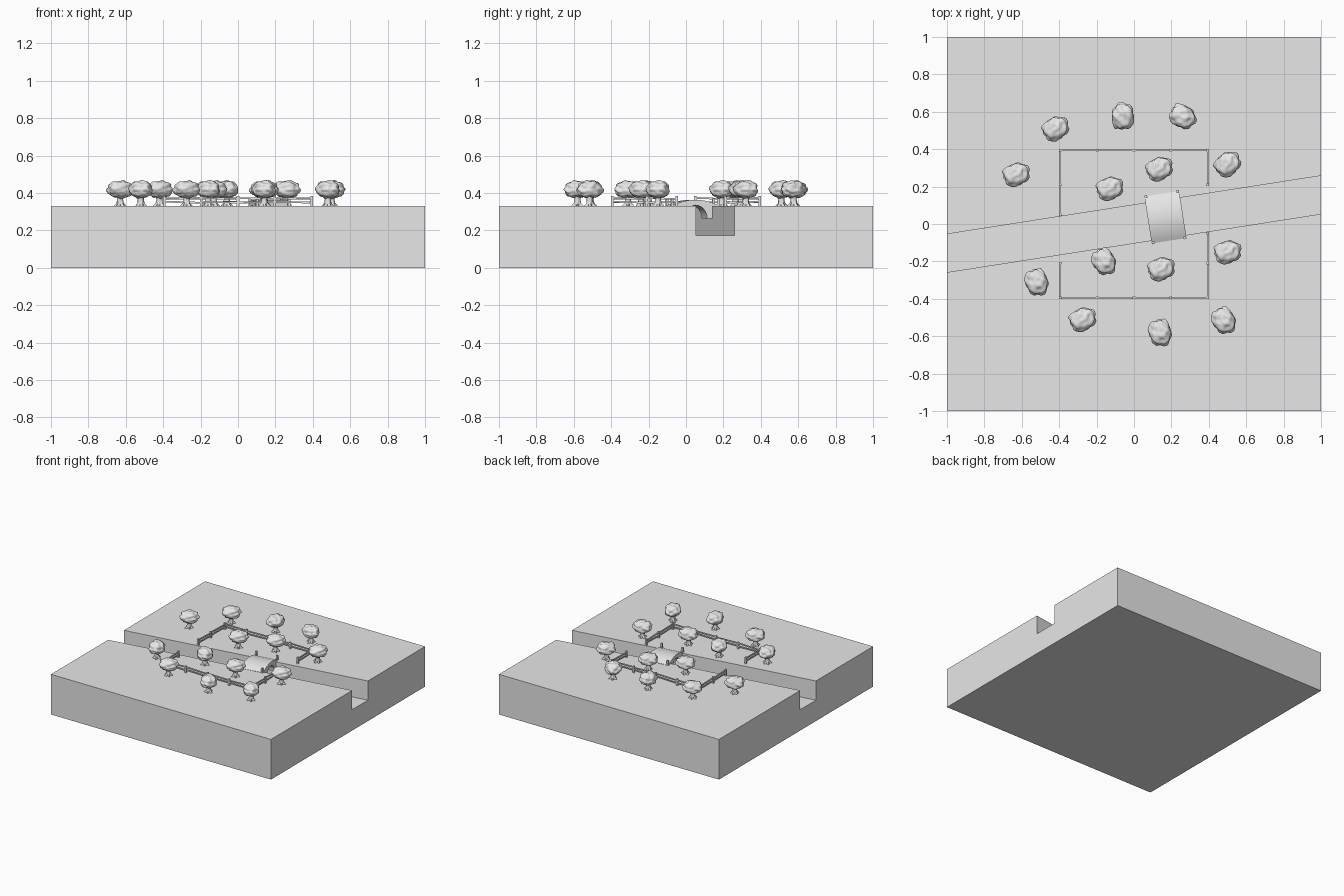
import bpy, bmesh, math, random
from mathutils import Vector, Matrix, noise

random.seed(4)
cube = bpy.data.objects.get("Cube")
if cube:
    bpy.data.objects.remove(cube, do_unlink=True)

GROUND = 0.33
FLOOR = 0.172
STREAM = math.radians(8.9)

stone = bpy.data.materials.new("plain_grey")
stone.use_nodes = True
stone.diffuse_color = (0.8, 0.8, 0.8, 1)
stone.node_tree.nodes["Principled BSDF"].inputs["Base Color"].default_value = (0.8, 0.8, 0.8, 1)


def finish(name, bm, smooth=None):
    bmesh.ops.recalc_face_normals(bm, faces=bm.faces)
    mesh = bpy.data.meshes.new(name)
    bm.to_mesh(mesh)
    bm.free()
    mesh.materials.append(stone)
    obj = bpy.data.objects.new(name, mesh)
    bpy.context.collection.objects.link(obj)
    if smooth:
        bpy.ops.object.select_all(action='DESELECT')
        obj.select_set(True)
        bpy.context.view_layer.objects.active = obj
        bpy.ops.object.shade_smooth_by_angle(angle=math.radians(smooth))
    return obj


def prism(bm, start, end):
    """Join two matching outlines into a closed solid."""
    a = [bm.verts.new(p) for p in start]
    b = [bm.verts.new(p) for p in end]
    bm.faces.new(a)
    bm.faces.new(b)
    for i in range(len(a)):
        j = (i + 1) % len(a)
        bm.faces.new((a[i], a[j], b[j], b[i]))


def beam(bm, p, q, size):
    """Square bar from p to q."""
    d = Vector(q) - Vector(p)
    rot = d.to_track_quat('Z', 'Y').to_matrix().to_4x4()
    mat = (Matrix.Translation((Vector(p) + Vector(q)) / 2) @ rot
           @ Matrix.Diagonal((size, size, d.length, 1)))
    bmesh.ops.create_cube(bm, size=1, matrix=mat)


# Ground block with the slanting stream channel
def ground_outline(x):
    mid = 0.156 * x
    lo, hi = mid - 0.102, mid + 0.102
    outline = [(-1, 0), (1, 0), (1, GROUND), (hi, GROUND), (hi, FLOOR),
               (lo, FLOOR), (lo, GROUND), (-1, GROUND)]
    return [(x, y, z) for y, z in outline]


bm = bmesh.new()
prism(bm, ground_outline(-1), ground_outline(1))
finish("ground_block", bm)

# Arched bridge: deck curve above, tighter arch below, feet on the channel walls
STEPS = 14
section = []
for i in range(STEPS + 1):
    t = -1 + 2 * i / STEPS
    section.append((0.127 * t, GROUND + 0.002 + 0.032 * (1 - t * t)))
section += [(0.127, 0.32), (0.103, 0.32), (0.103, 0.265)]
for i in range(STEPS + 1):
    a = math.pi * i / STEPS
    section.append((0.063 * math.cos(a), 0.265 + 0.07 * math.sin(a)))
section += [(-0.103, 0.265), (-0.103, 0.32), (-0.127, 0.32)]
bm = bmesh.new()
prism(bm, [(-0.094, y, z) for y, z in section], [(0.094, y, z) for y, z in section])
bridge = finish("bridge", bm, 30)

# Short posts on the bridge corners
bm = bmesh.new()
for sx in (-1, 1):
    for sy in (-1, 1):
        beam(bm, (sx * 0.086, sy * 0.125, 0.31), (sx * 0.086, sy * 0.125, 0.37), 0.014)
posts = finish("bridge_posts", bm)
for obj in (bridge, posts):
    obj.location = (0.168, 0.036, 0)
    obj.rotation_euler.z = STREAM


# Fence runs: posts with two slightly uneven rails between them
def fence(name, points):
    bm = bmesh.new()
    for x, y in points:
        beam(bm, (x, y, GROUND - 0.01), (x, y, 0.383), 0.014)
    for (x0, y0), (x1, y1) in zip(points, points[1:]):
        for z in (0.351, 0.371):
            tilt = random.uniform(-0.004, 0.004)
            beam(bm, (x0, y0, z - tilt), (x1, y1, z + tilt), 0.009)
    finish(name, bm)


F = 0.395
across = [(-F, F), (-F / 2, F), (0, F), (F / 2, F), (F, F)]
fence("back_fence", [(-F, 0.05), (-F, 0.21)] + across + [(F, 0.21)])
front = [(-x, -y) for x, y in across]
fence("front_fence", [(F, -0.05), (F, -0.21)] + front + [(-F, -0.21)])


# Trees: lumpy flattened crown on a trunk with spreading roots
def crown_mesh():
    bm = bmesh.new()
    bmesh.ops.create_icosphere(bm, subdivisions=4, radius=1)
    for v in bm.verts:
        n = v.co.copy()
        p = n * (1 + 0.2 * noise.noise(n * 2.4 + Vector((3, 1, 7))))
        squash = 0.05 if n.z > 0 else 0.044
        v.co = (p.x * 0.072, p.y * 0.061, 0.087 + p.z * squash)
    return bm


def trunk_mesh():
    bm = bmesh.new()
    sides = 20
    rings = []
    for z, r, flare in ((-0.005, 0.026, 0.5), (0.006, 0.022, 0.4), (0.016, 0.018, 0.15),
                        (0.035, 0.016, 0), (0.07, 0.022, 0)):
        ring = []
        for i in range(sides):
            a = math.tau * i / sides
            rr = r * (1 + flare * math.cos(5 * a))
            ring.append(bm.verts.new((rr * math.cos(a), rr * math.sin(a), z)))
        rings.append(ring)
    for lo, hi in zip(rings, rings[1:]):
        for i in range(sides):
            j = (i + 1) % sides
            bm.faces.new((lo[i], lo[j], hi[j], hi[i]))
    bm.faces.new(rings[0])
    bm.faces.new(rings[-1])
    return bm


# x, y and heading of every tree
trees = [(-0.63, 0.265, 20), (-0.42, 0.51, 30), (-0.06, 0.575, 90), (0.26, 0.575, -30),
         (0.5, 0.32, 40), (0.135, 0.295, 25), (-0.13, 0.19, 20), (-0.16, -0.2, -60),
         (-0.52, -0.31, -70), (-0.275, -0.51, 25), (0.14, -0.58, -75),
         (0.48, -0.515, -60), (0.5, -0.15, 15), (0.145, -0.24, 20)]
crown = finish("tree_crown", crown_mesh(), 60)
trunk = finish("tree_trunk", trunk_mesh(), 60)
for i, (x, y, heading) in enumerate(trees):
    for part in (crown, trunk):
        obj = part
        if i:
            obj = part.copy()
            bpy.context.collection.objects.link(obj)
        obj.location = (x, y, GROUND)
        obj.rotation_euler.z = math.radians(heading)
